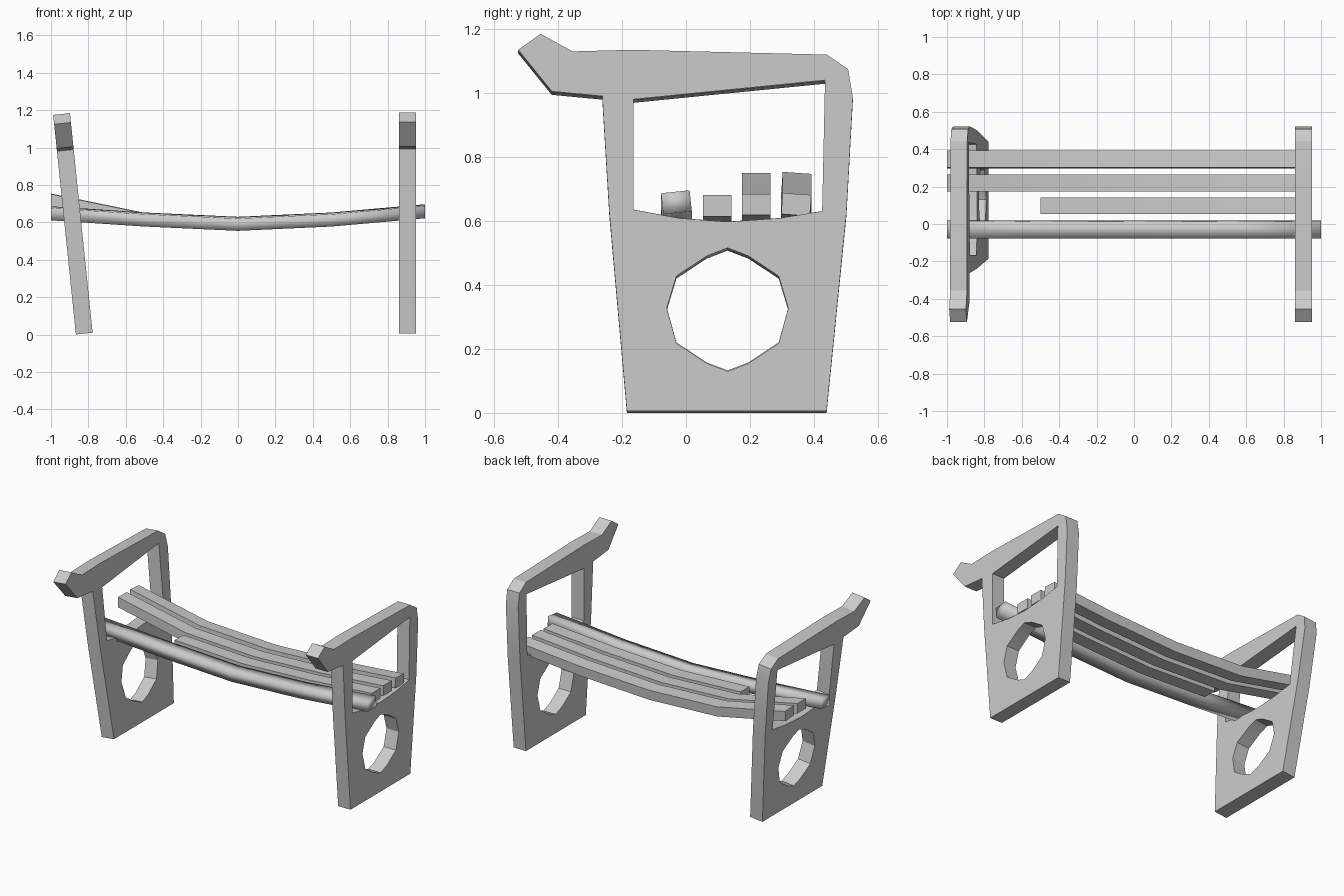
import bpy, bmesh, math

cube = bpy.data.objects.get("Cube")
if cube:
    bpy.data.objects.remove(cube)

grey = bpy.data.materials.new("plain grey")
grey.use_nodes = True
colour = (0.6, 0.6, 0.6, 1)
grey.diffuse_color = colour
grey.node_tree.nodes["Principled BSDF"].inputs["Base Color"].default_value = colour


def make_object(name, bm, smooth_angle):
    bmesh.ops.recalc_face_normals(bm, faces=bm.faces[:])
    mesh = bpy.data.meshes.new(name)
    bm.to_mesh(mesh)
    bm.free()
    mesh.materials.append(grey)
    obj = bpy.data.objects.new(name, mesh)
    bpy.context.collection.objects.link(obj)
    bpy.ops.object.select_all(action='DESELECT')
    obj.select_set(True)
    bpy.context.view_layer.objects.active = obj
    bpy.ops.object.shade_smooth_by_angle(angle=math.radians(smooth_angle))
    return obj


# Side panel: outline with horned armrest, window and round cut-out (y, z)
outline = [(-.185, 0), (.44, 0), (.502, .62), (.522, .98), (.507, 1.07), (.44, 1.115),
           (-.17, 1.13), (-.355, 1.125), (-.455, 1.18), (-.525, 1.13), (-.42, 1),
           (-.262, .985), (-.24, .62)]
window = [(-.165, .975), (.435, 1.035), (.426, .625), (.29, .603), (.13, .592),
          (-.02, .603), (-.165, .63)]
quarter = [(0, .193), (.065, .168), (.16, .105), (.19, .005)]
right_half = quarter + [(y, -z) for y, z in reversed(quarter[:-1])]
ring = right_half + [(-y, z) for y, z in reversed(right_half[1:-1])]
hole = [(.13 + y, .317 + z) for y, z in ring]
PANEL_T = 0.09


def side_panel(name, x, z, tilt):
    bm = bmesh.new()
    edges = []
    for loop in (outline, window, hole):
        verts = [bm.verts.new((-PANEL_T / 2, *p)) for p in loop]
        edges += [bm.edges.new((a, b)) for a, b in zip(verts, verts[1:] + verts[:1])]
    bmesh.ops.triangle_fill(bm, edges=edges, use_beauty=True, normal=(1, 0, 0))
    grown = bmesh.ops.extrude_face_region(bm, geom=bm.faces[:], use_keep_orig=True)
    moved = [v for v in grown["geom"] if isinstance(v, bmesh.types.BMVert)]
    bmesh.ops.translate(bm, verts=moved, vec=(PANEL_T, 0, 0))
    obj = make_object(name, bm, 20)
    obj.location = (x, 0, z)
    obj.rotation_euler.y = math.radians(tilt)


side_panel("left_side_panel", 0.907, 0.006, 0)
side_panel("right_side_panel", -0.822, 0.005, -5.9)


# Seat slats: a rolled rectangular section lofted along a sagging path (x, z)
def slat(name, y, path, roll, smooth_angle, width=0.09, thick=0.066):
    bm = bmesh.new()
    c, s = math.cos(math.radians(roll)), math.sin(math.radians(roll))
    corners = [(a * width / 2, b * thick / 2) for a, b in ((-1, -1), (1, -1), (1, 1), (-1, 1))]
    rings = [[bm.verts.new((x, y + a * c - b * s, z + a * s + b * c)) for a, b in corners]
             for x, z in path]
    for r, q in zip(rings, rings[1:]):
        for i in range(4):
            j = (i + 1) % 4
            bm.faces.new((r[i], r[j], q[j], q[i]))
    bm.faces.new(rings[0])
    bm.faces.new(rings[-1])
    make_object(name, bm, smooth_angle)


middle = [(-.5, .615), (0, .592), (.5, .615)]
raised = [(-1, .718)] + middle + [(.94, .652)]
slat("front_slat", -.03, [(-1, .648)] + middle + [(1, .659)], 6, 100)
slat("short_slat", .098, middle + [(.94, .648)], 0, 30)
slat("middle_slat", .22, raised, 0, 30)
slat("rear_slat", .345, raised, -4, 30)
